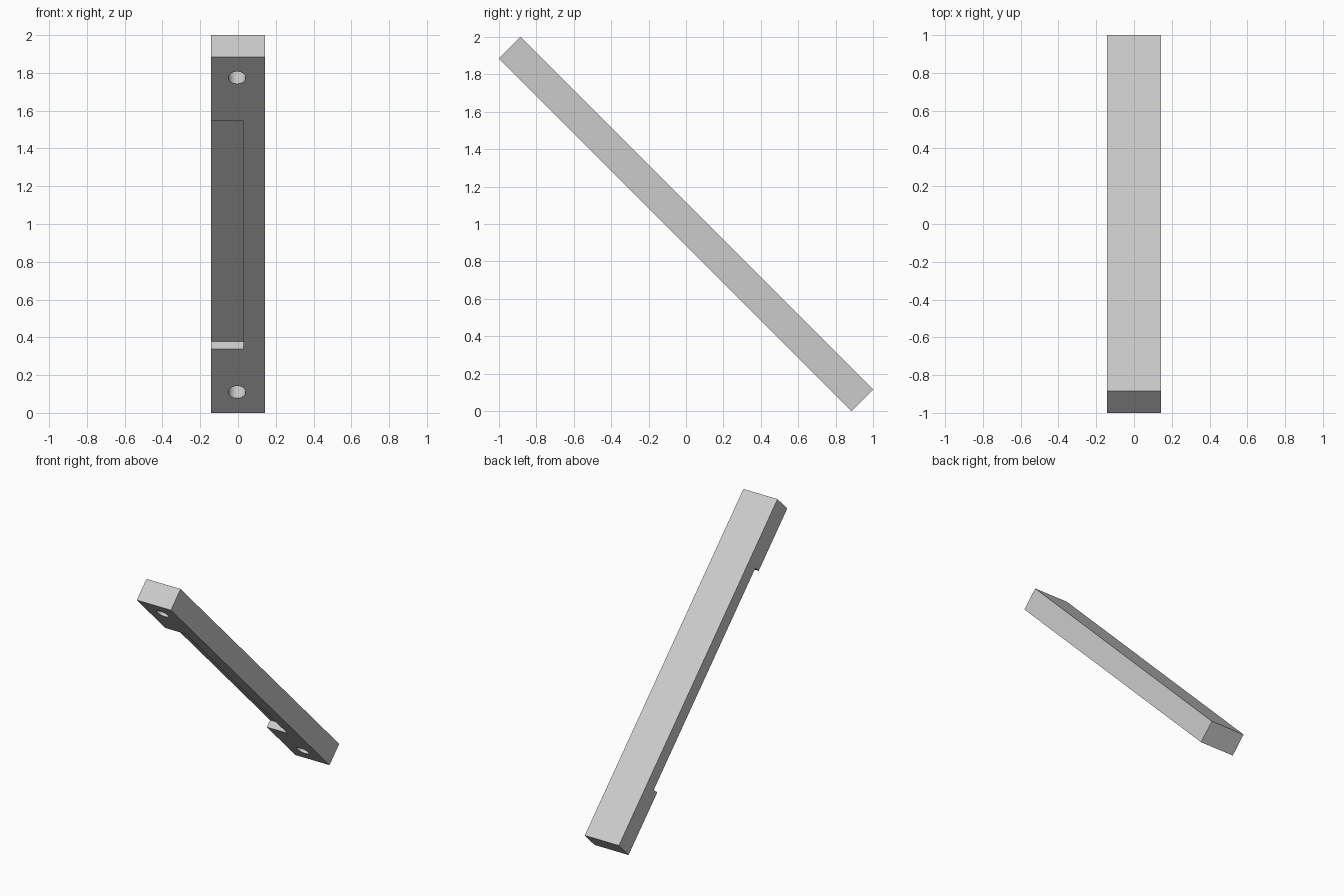
import bpy
import math

cube = bpy.data.objects.get("Cube")
if cube:
    bpy.data.objects.remove(cube, do_unlink=True)

WIDTH, LENGTH, THICK = 0.284, 2.666, 0.163
UNDERSIDE = -THICK / 2

grey = bpy.data.materials.new("light_grey")
grey.use_nodes = True
grey.diffuse_color = (0.6, 0.6, 0.6, 1)
grey.node_tree.nodes["Principled BSDF"].inputs["Base Color"].default_value = (0.6, 0.6, 0.6, 1)


def box(name, low, high):
    """Axis-aligned box between two corners."""
    centre = [(a + b) / 2 for a, b in zip(low, high)]
    bpy.ops.mesh.primitive_cube_add(size=1, location=centre)
    ob = bpy.context.object
    ob.name = name
    ob.scale = [b - a for a, b in zip(low, high)]
    bpy.ops.object.transform_apply(location=True, rotation=False, scale=True)
    ob.data.materials.append(grey)
    return ob


def cut(target, cutter):
    """Subtract a cutter and discard it."""
    cutter.hide_render = True
    mod = target.modifiers.new("cut", 'BOOLEAN')
    mod.operation = 'DIFFERENCE'
    mod.solver = 'EXACT'
    mod.object = cutter
    bpy.context.view_layer.objects.active = target
    bpy.ops.object.modifier_apply(modifier=mod.name)
    bpy.data.objects.remove(cutter, do_unlink=True)


# Main bar, built lying flat
bar = box("handle_bar", (-WIDTH / 2, -LENGTH / 2, -THICK / 2),
          (WIDTH / 2, LENGTH / 2, THICK / 2))

# Long shallow recess in the underside, open along one edge
cut(bar, box("recess_cutter", (-WIDTH, -0.853, -THICK),
             (0.028, 0.853, UNDERSIDE + 0.054)))

# Blind mounting holes near both ends
for end in (-1, 1):
    bpy.ops.mesh.primitive_cylinder_add(vertices=32, radius=0.046, depth=0.24,
                                        location=(-0.005, end * 1.177, UNDERSIDE))
    hole = bpy.context.object
    hole.name = "hole_cutter"
    hole.data.materials.append(grey)
    cut(bar, hole)

# Lean the bar back at forty-five degrees
bar.location = (0, 0, 1)
bar.rotation_euler = (-math.pi / 4, 0, 0)
bpy.ops.object.select_all(action='DESELECT')
bar.select_set(True)
bpy.context.view_layer.objects.active = bar
bpy.ops.object.shade_smooth_by_angle(angle=math.radians(30))
